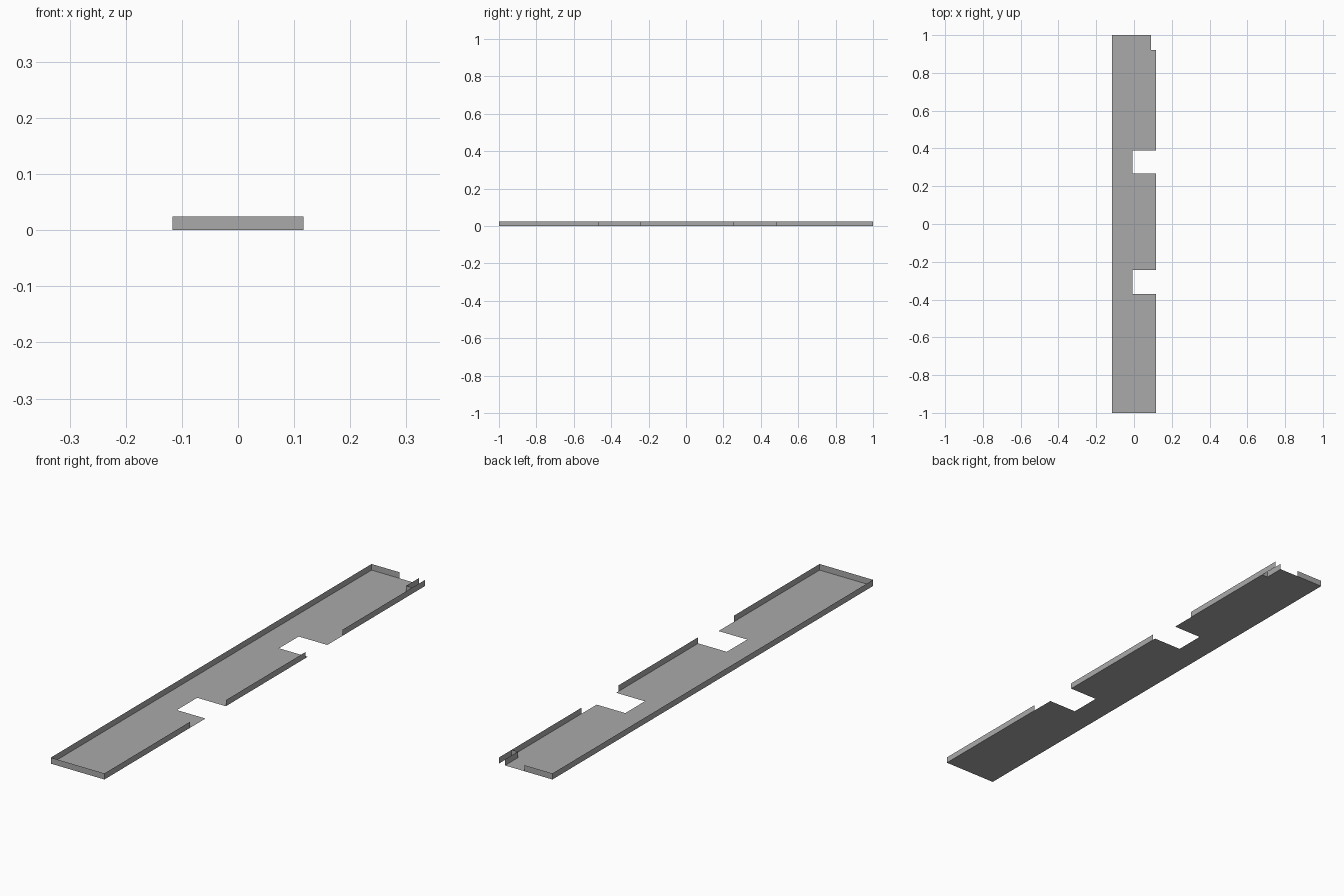
import bpy, bmesh

if "Cube" in bpy.data.objects:
    bpy.data.objects.remove(bpy.data.objects["Cube"])

W, H = 0.117, 0.024        # half width, wall height
NX = -0.008                # inner edge of the side notches
CX, CY = 0.09, 0.92        # inner corner of the back corner notch

grey = bpy.data.materials.new("mid grey")
grey.diffuse_color = (0.4, 0.4, 0.4, 1)
grey.use_nodes = True
grey.node_tree.nodes["Principled BSDF"].inputs["Base Color"].default_value = grey.diffuse_color


def make(name, polygons):
    """Thin sheet part made from a list of polygons."""
    bm = bmesh.new()
    for poly in polygons:
        bm.faces.new([bm.verts.new(p) for p in poly])
    mesh = bpy.data.meshes.new(name)
    bm.to_mesh(mesh)
    bm.free()
    mesh.materials.append(grey)
    obj = bpy.data.objects.new(name, mesh)
    bpy.context.collection.objects.link(obj)


def wall(name, path):
    """Upright sheet following a path on the floor."""
    make(name, [[(*a, 0), (*b, 0), (*b, H), (*a, H)]
                for a, b in zip(path, path[1:])])


# Floor outline with two side notches and a back corner notch
outline = [(-W, -1), (W, -1)]
for y0, y1 in ((-0.37, -0.243), (0.268, 0.39)):
    outline += [(W, y0), (NX, y0), (NX, y1), (W, y1)]
outline += [(W, CY), (CX, CY), (CX, 1), (-W, 1)]
make("floor", [[(x, y, 0) for x, y in outline]])

# Raised rims
wall("left_and_end_rim", [(0.004, 1), (-W, 1), (-W, -1), (W, -1), (W, -0.467)])
wall("right_middle_rim", [(W, -0.243), (W, 0.254)])
wall("right_back_rim", [(W, 0.485), (W, 1)])
wall("corner_notch_rim", [(W, CY), (CX, CY), (CX, 1)])
